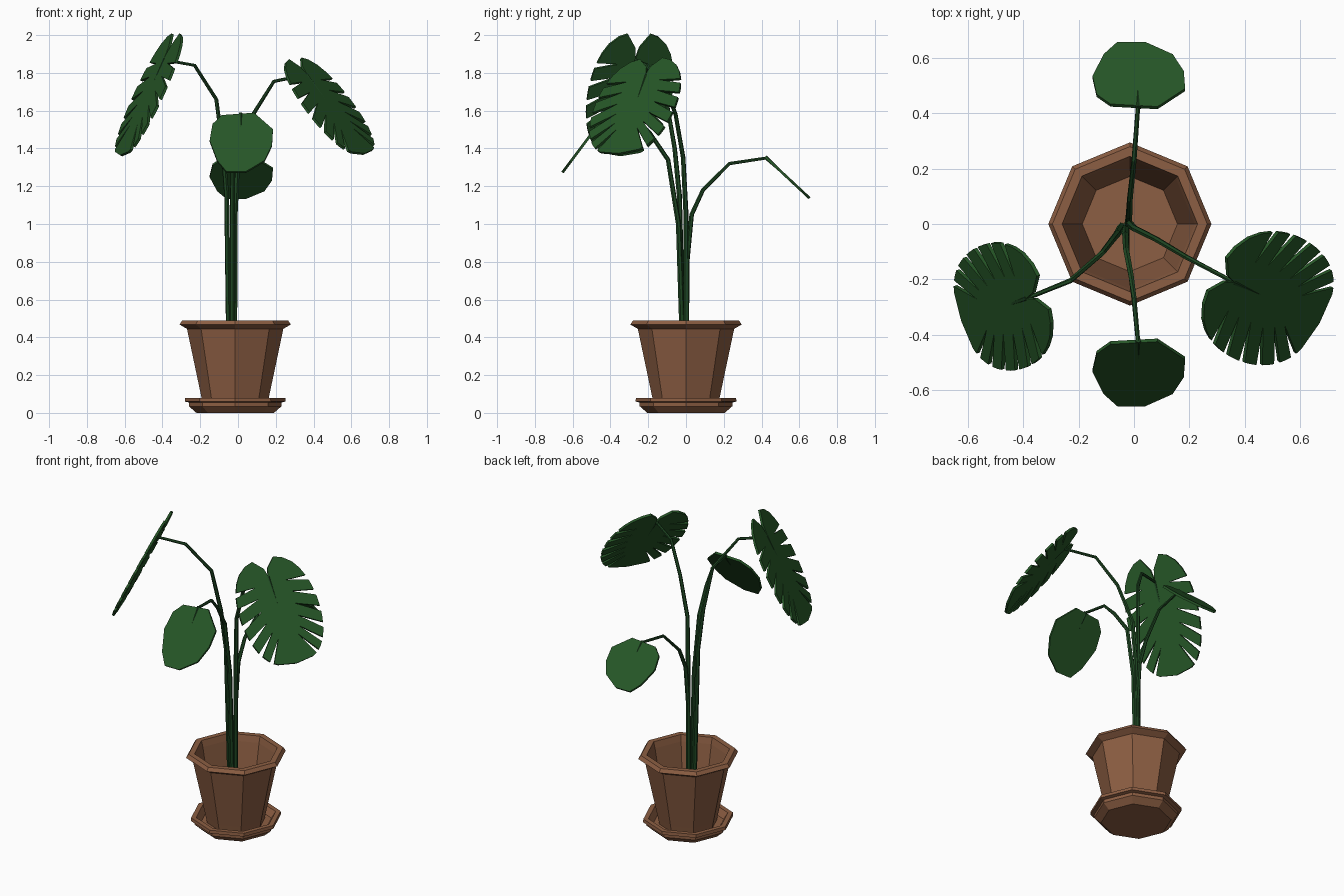
import bpy, bmesh, math
from mathutils import Vector

cube = bpy.data.objects.get("Cube")
if cube:
    bpy.data.objects.remove(cube, do_unlink=True)


def material(name, rgb):
    m = bpy.data.materials.new(name)
    m.use_nodes = True
    m.diffuse_color = (*rgb, 1)
    bsdf = m.node_tree.nodes["Principled BSDF"]
    bsdf.inputs["Base Color"].default_value = (*rgb, 1)
    bsdf.inputs["Roughness"].default_value = 0.8
    return m


terracotta = material("terracotta", (0.265, 0.113, 0.056))
leaf_green = material("leaf_green", (0.019, 0.093, 0.020))
stem_green = material("stem_green", (0.013, 0.062, 0.016))


def add_object(name, bm, mat):
    bmesh.ops.recalc_face_normals(bm, faces=bm.faces)
    mesh = bpy.data.meshes.new(name)
    bm.to_mesh(mesh)
    bm.free()
    mesh.materials.append(mat)
    ob = bpy.data.objects.new(name, mesh)
    bpy.context.collection.objects.link(ob)
    return ob


def lathe(name, profile, mat, sides=8, centre_x=-0.015):
    """Turn a (radius, height) profile into a faceted pot shape capped at both ends."""
    bm = bmesh.new()
    rings = []
    for r, z in profile:
        angles = [math.tau * i / sides for i in range(sides)]
        rings.append([bm.verts.new((centre_x + r * math.cos(a), r * math.sin(a), z)) for a in angles])
    for low, high in zip(rings, rings[1:]):
        for i in range(sides):
            j = (i + 1) % sides
            bm.faces.new((low[i], low[j], high[j], high[i]))
    bm.faces.new(rings[0])
    bm.faces.new(rings[-1])
    return add_object(name, bm, mat)


def stem(name, points, thick=0.015, thin=0.008):
    """Tapered six-sided tube through the points."""
    bm = bmesh.new()
    pts = [Vector(p) for p in points]
    rings = []
    for k, p in enumerate(pts):
        along = (pts[min(k + 1, len(pts) - 1)] - pts[max(k - 1, 0)]).normalized()
        side = along.cross(Vector((0.3, 0.9, 0.1))).normalized()
        if abs(along.y) > 0.8:
            side = along.cross(Vector((-0.2, 0.1, 1))).normalized()
        up = side.cross(along)
        r = thick + (thin - thick) * k / (len(pts) - 1)
        rings.append([bm.verts.new(p + r * (math.cos(a) * side + math.sin(a) * up))
                      for a in (math.tau * i / 6 for i in range(6))])
    for low, high in zip(rings, rings[1:]):
        # Join each corner to the nearest one so the tube never twists
        shift = min(range(6), key=lambda s: sum((low[i].co - high[(i + s) % 6].co).length for i in range(6)))
        for i in range(6):
            j = (i + 1) % 6
            bm.faces.new((low[i], low[j], high[(j + shift) % 6], high[(i + shift) % 6]))
    bm.faces.new(rings[0])
    bm.faces.new(rings[-1])
    return add_object(name, bm, stem_green)


def leaf(name, outlines, base, along, across, rib_length):
    """Thin blade from flat (across, along) outlines, with a tapering midrib."""
    base, along = Vector(base), Vector(along).normalized()
    across = Vector(across)
    across = (across - across.dot(along) * along).normalized()
    bm = bmesh.new()
    for outline in outlines:
        bm.faces.new([bm.verts.new(base + u * across + v * along) for u, v in outline])
    bmesh.ops.remove_doubles(bm, verts=bm.verts, dist=0.0005)
    ob = add_object(name, bm, leaf_green)
    solid = ob.modifiers.new("thickness", "SOLIDIFY")
    solid.thickness = 0.014
    solid.offset = 0
    stem(name + "_midrib", [base, base + along * rib_length], 0.011, 0.003)


def split_leaf_outlines(start, end, half_width):
    """Two mirrored halves with a heart-shaped base and wedge slits along the edge."""
    def edge(deg):
        t = math.radians(deg)
        return (half_width * max(math.sin(t), 0) ** 0.7, start + (end - start) * (1 - math.cos(t)) / 2)

    half = [(0, 0), (0.012, start * 0.45), edge(9), edge(20), edge(35), edge(48)]
    for slit in (62, 80, 98, 116, 134, 152):
        u, v = edge(slit)
        half += [edge(slit - 3), (u * 0.42, v * 0.74), edge(slit + 3)]
        half.append(edge(slit + 9))
    half.append((0, end))
    return [half, [(-u, v) for u, v in half]]


def round_leaf_outlines(length):
    """Small undivided leaf."""
    shape = [(-0.10, 0.04), (-0.15, 0.19), (-0.165, 0.47), (-0.125, 0.81), (-0.075, 1),
             (0.025, 1), (0.125, 0.81), (0.165, 0.55), (0.17, 0.28), (0.07, 0)]
    return [[(u, v * length) for u, v in shape]]


# Pot: outer wall, flared rim, inner wall and floor
lathe("pot", [(0.17, 0.04), (0.178, 0.08), (0.255, 0.445), (0.295, 0.468), (0.28, 0.49),
              (0.245, 0.49), (0.235, 0.45), (0.172, 0.09)], terracotta)

# Saucer
lathe("saucer", [(0.205, 0), (0.245, 0.035), (0.245, 0.055), (0.267, 0.06), (0.265, 0.08),
                 (0.235, 0.08), (0.21, 0.04)], terracotta)

# Stems
stem("right_stem", [(-0.045, -0.01, 0.09), (-0.06, -0.035, 1.15), (-0.08, -0.06, 1.4),
                    (-0.115, -0.105, 1.66), (-0.23, -0.205, 1.84), (-0.385, -0.268, 1.868)])
stem("left_stem", [(-0.02, 0, 0.09), (-0.015, 0, 1.05), (0, -0.015, 1.35), (0.08, -0.055, 1.58),
                   (0.19, -0.12, 1.755), (0.36, -0.21, 1.79)])
stem("front_stem", [(-0.03, -0.01, 0.09), (-0.03, -0.04, 1.0), (-0.028, -0.095, 1.34),
                    (-0.01, -0.19, 1.48), (0, -0.27, 1.565), (0.015, -0.43, 1.58)])
stem("back_stem", [(-0.02, 0, 0.09), (-0.02, 0.005, 0.8), (-0.018, 0.03, 1.05), (-0.015, 0.09, 1.18),
                   (0, 0.23, 1.32), (0.015, 0.43, 1.35)])

# Large split leaves
leaf("right_leaf", split_leaf_outlines(-0.15, 0.57, 0.235), (-0.385, -0.268, 1.875),
     (-0.41, -0.143, -0.90), (-0.32, 0.95, 0), 0.35)
leaf("left_leaf", split_leaf_outlines(-0.11, 0.54, 0.25), (0.36, -0.21, 1.79),
     (0.57, -0.27, -0.78), (0.49, 0.87, 0.06), 0.35)

# Small round leaves
leaf("front_leaf", round_leaf_outlines(0.39), (0.015, -0.42, 1.585), (0, -0.6, -0.8), (1, 0, 0), 0.22)
leaf("back_leaf", round_leaf_outlines(0.32), (0.015, 0.42, 1.355), (0, 0.73, -0.68), (1, 0, 0), 0.18)
